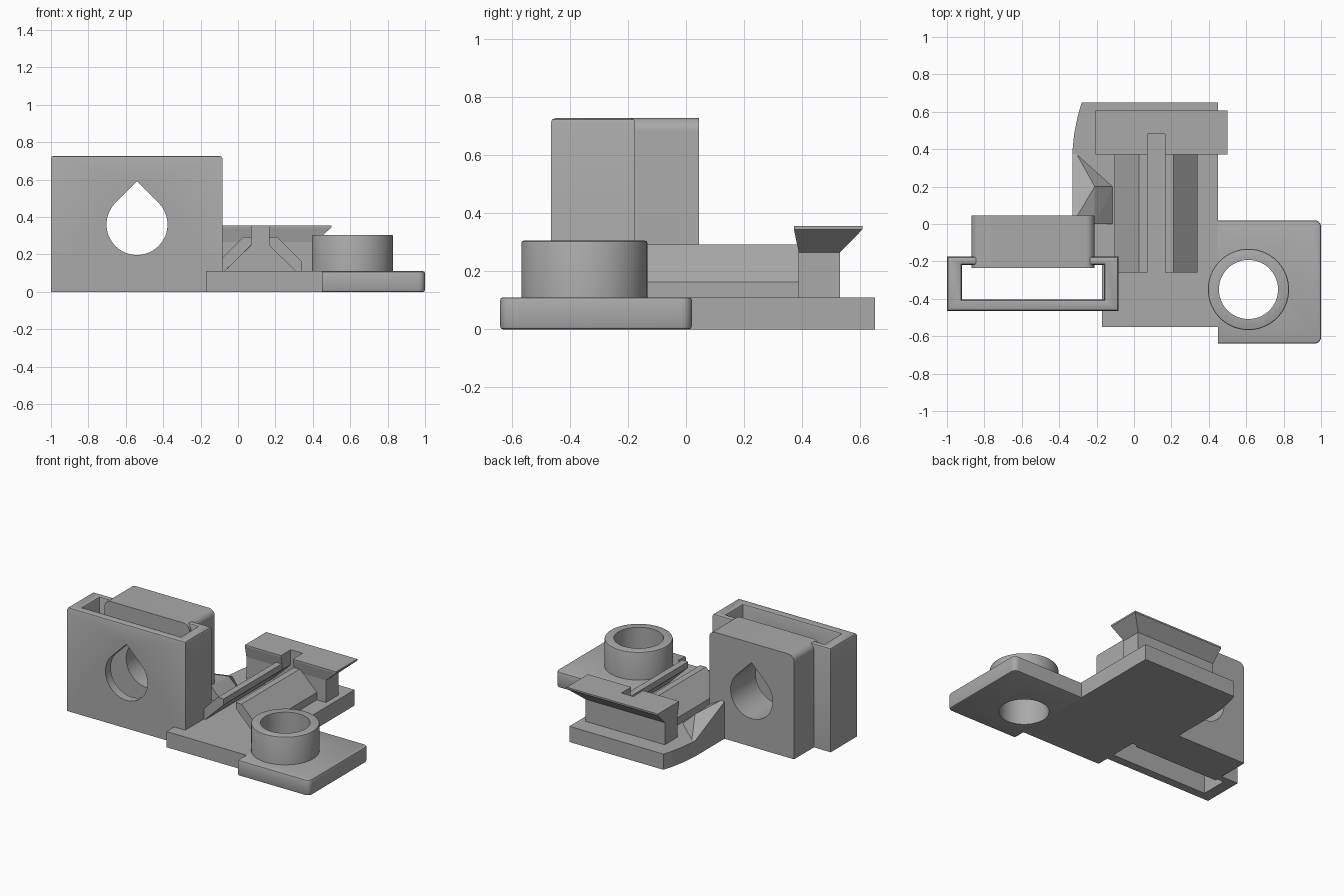
import bpy, bmesh, math
from mathutils import Vector

cube = bpy.data.objects.get("Cube")
if cube:
    bpy.data.objects.remove(cube, do_unlink=True)

grey = bpy.data.materials.new("plain grey")
grey.use_nodes = True
grey.diffuse_color = (0.4, 0.4, 0.4, 1)
grey.node_tree.nodes["Principled BSDF"].inputs["Base Color"].default_value = (0.4, 0.4, 0.4, 1)


def finish(name, bm):
    bmesh.ops.recalc_face_normals(bm, faces=bm.faces[:])
    mesh = bpy.data.meshes.new(name)
    bm.to_mesh(mesh)
    bm.free()
    mesh.materials.append(grey)
    ob = bpy.data.objects.new(name, mesh)
    bpy.context.collection.objects.link(ob)
    return ob


def prism(name, profile, lo, hi, axis="z", bevel=0, rule=None):
    """Extrude a profile along y or z, then bevel the edges chosen by a rule."""
    bm = bmesh.new()
    place = (lambda a, b: (a, b, lo)) if axis == "z" else (lambda a, b: (a, lo, b))
    face = bm.faces.new([bm.verts.new(place(a, b)) for a, b in profile])
    moved = bmesh.ops.extrude_face_region(bm, geom=[face])["geom"]
    shift = Vector((0, 0, hi - lo)) if axis == "z" else Vector((0, hi - lo, 0))
    bmesh.ops.translate(bm, vec=shift, verts=[v for v in moved if isinstance(v, bmesh.types.BMVert)])
    bmesh.ops.recalc_face_normals(bm, faces=bm.faces[:])
    if bevel:
        edges = [e for e in bm.edges if rule(*(v.co for v in e.verts))]
        bmesh.ops.bevel(bm, geom=edges, offset=bevel, segments=2, profile=0.5, affect="EDGES")
    return finish(name, bm)


def hull(name, points):
    bm = bmesh.new()
    for p in points:
        bm.verts.new(p)
    bmesh.ops.convex_hull(bm, input=bm.verts[:])
    bmesh.ops.dissolve_limit(bm, angle_limit=0.01, verts=bm.verts[:], edges=bm.edges[:])
    return finish(name, bm)


def rect(x0, x1, y0, y1):
    return [(x0, y0), (x1, y0), (x1, y1), (x0, y1)]


def arc(cx, cy, r, start, end, n):
    angles = [math.radians(start + (end - start) * i / n) for i in range(n + 1)]
    return [(cx + r * math.cos(t), cy + r * math.sin(t)) for t in angles]


def cut(ob, cutter):
    cutter.hide_render = True
    mod = ob.modifiers.new("cut", "BOOLEAN")
    mod.operation, mod.solver, mod.object = "DIFFERENCE", "EXACT", cutter
    with bpy.context.temp_override(object=ob, active_object=ob):
        bpy.ops.object.modifier_apply(modifier=mod.name)


def at_height(z):
    return lambda a, b: abs(a.z - z) < 0.001 and abs(b.z - z) < 0.001


# Base plate with its bowed rear corner
base = prism("base_plate", [(-0.17, -0.55), (0.45, -0.55), (0.45, 0.65), (-0.28, 0.65),
             (-0.3, 0.58), (-0.32, 0.48), (-0.33, 0.38), (-0.33, -0.2), (-0.17, -0.2)], 0, 0.11)

# Side tab with rounded outer corners and softened rims
tab_outline = ([(0.45, -0.64)] + arc(0.965, -0.605, 0.035, -90, 0, 6)
               + arc(0.965, -0.015, 0.035, 0, 90, 6) + [(0.45, 0.02)])
tab = prism("side_tab", tab_outline, 0, 0.11, bevel=0.01,
            rule=lambda a, b: abs(a.z - b.z) < 0.001 and (a.x > 0.46 or b.x > 0.46))

# Ring standing on the tab, bored through
ring = prism("ring", arc(0.612, -0.35, 0.217, 0, 354.375, 63), 0.05, 0.305, bevel=0.008, rule=at_height(0.305))
bore = prism("bore_cutter", arc(0.612, -0.35, 0.158, 0, 354.375, 63), -0.1, 0.5)
for part in (base, tab, ring):
    cut(part, bore)

# Sleeve: open channel with two inward lips
outline = [(-1, -0.465), (-0.083, -0.465), (-0.083, -0.175), (-0.24, -0.175), (-0.24, -0.218),
           (-0.16, -0.218), (-0.16, -0.405), (-0.92, -0.405), (-0.92, -0.218), (-0.84, -0.218),
           (-0.84, -0.175), (-1, -0.175)]
sleeve = prism("sleeve", outline, 0, 0.727, bevel=0.015, rule=at_height(0.727))

# Rear block with rounded top edges
block = prism("rear_block", [(-0.87, 0), (-0.212, 0)] + arc(-0.257, 0.682, 0.045, 0, 90, 8)
              + arc(-0.825, 0.682, 0.045, 90, 180, 8), -0.235, 0.045, "y")

# Teardrop opening through sleeve and block
teardrop = prism("teardrop_cutter", arc(-0.54, 0.36, 0.163, 135, 405, 48) + [(-0.54, 0.59)], -0.6, 0.2, "y")
cut(sleeve, teardrop)
cut(block, teardrop)

# Two mirrored sloping rails with a slot between them
rail = [(0.165, 0.292), (0.21, 0.292), (0.34, 0.162), (0.34, 0.1), (0.305, 0.1),
        (0.305, 0.112), (0.165, 0.25)]
prism("left_rail", rail, -0.26, 0.4, "y")
prism("right_rail", [(0.236 - x, z) for x, z in rail], -0.26, 0.4, "y")

# Pedestal and flared cap, notched by the slot
pedestal = prism("pedestal", rect(-0.207, 0.41, 0.388, 0.53), 0.1, 0.27)
cap_points = [(x, y, 0.265) for x in (-0.207, 0.41) for y in (0.388, 0.53)]
cap_points += [(x, y, z) for z in (0.344, 0.355) for x in (-0.207, 0.5) for y in (0.372, 0.608)]
cap = hull("flared_cap", cap_points)
slot = prism("slot_cutter", [(-0.069, 0.112), (0.305, 0.112), (0.165, 0.25), (0.165, 0.5),
                             (0.073, 0.5), (0.073, 0.25)], 0.2, 0.48, "y")
cut(pedestal, slot)
cut(cap, slot)

# Gusset between the base and the rear block
hull("gusset", [(-0.33, 0, 0.28), (-0.21, 0, 0.21), (-0.11, 0, 0.105), (-0.33, 0, 0.105),
                (-0.21, 0.2, 0.2), (-0.11, 0.2, 0.105), (-0.33, 0.2, 0.18),
                (-0.31, 0.38, 0.105), (-0.33, 0.38, 0.105)])

# Remove cutters and smooth the round parts
for ob in (bore, teardrop, slot):
    bpy.data.objects.remove(ob, do_unlink=True)
for ob in (ring, tab, block, sleeve):
    bpy.ops.object.select_all(action="DESELECT")
    ob.select_set(True)
    bpy.context.view_layer.objects.active = ob
    bpy.ops.object.shade_smooth_by_angle(angle=math.radians(25))
